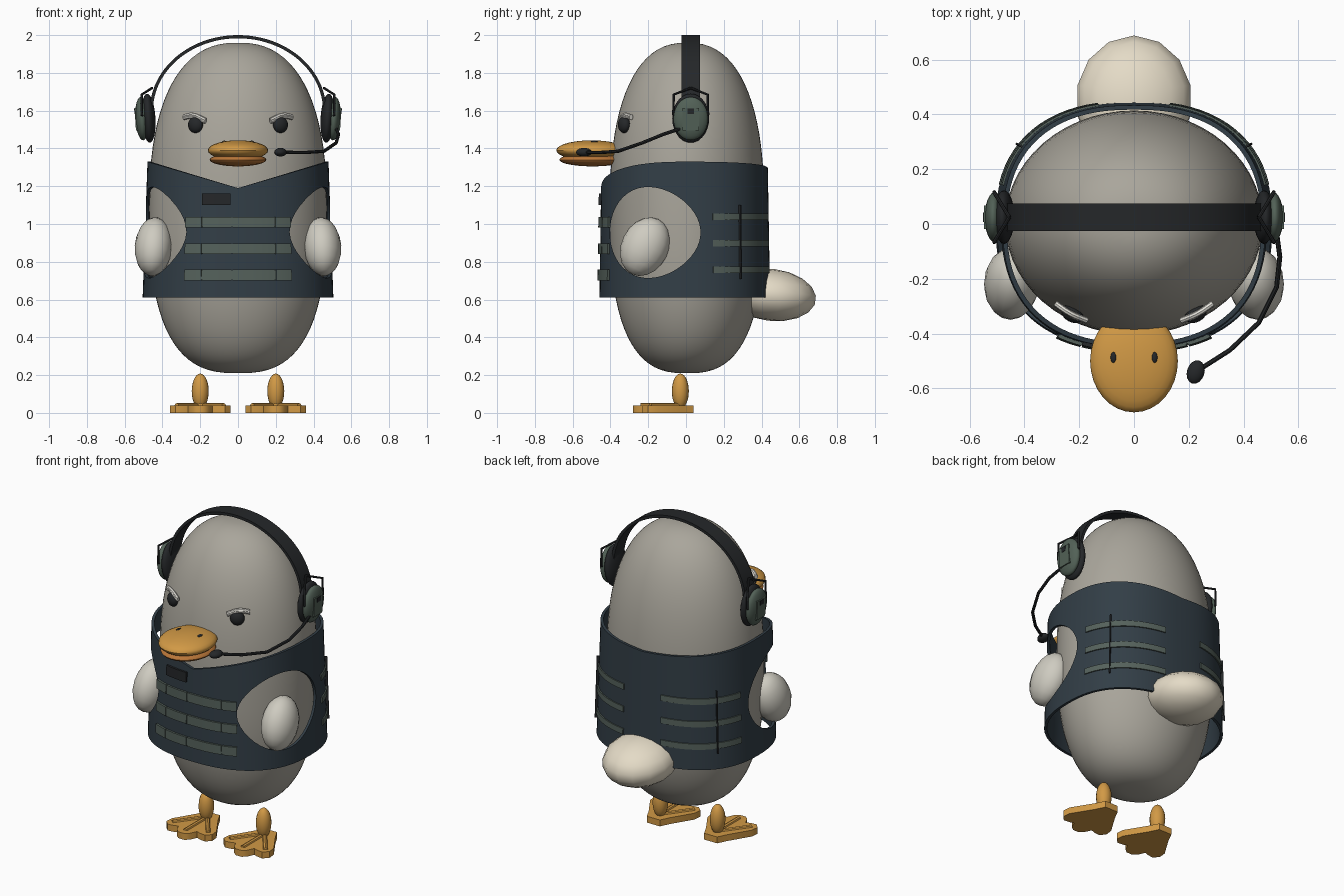
import bpy, bmesh, math
from math import sin, cos, pi, acos
from mathutils import Matrix, Vector, Euler

if "Cube" in bpy.data.objects:
    bpy.data.objects.remove(bpy.data.objects["Cube"])


def mat(name, r, g, b):
    m = bpy.data.materials.new(name)
    m.diffuse_color = (r, g, b, 1)
    m.use_nodes = True
    m.node_tree.nodes["Principled BSDF"].inputs["Base Color"].default_value = m.diffuse_color
    return m


GREY = mat("feather_grey", .40, .38, .33)
PALE = mat("wing_pale", .62, .60, .53)
CREAM = mat("tail_cream", .78, .71, .57)
ORANGE = mat("beak_orange", .64, .32, .06)
RUST = mat("lower_beak", .48, .18, .04)
NAVY = mat("vest_navy", .032, .048, .062)
GREEN = mat("webbing_green", .09, .12, .105)
CUP = mat("cup_green", .085, .12, .095)
BLACK = mat("soft_black", .018, .02, .022)
WHITE = mat("brow_white", .8, .78, .72)


def finish(o, m, smooth=True):
    if m:
        o.data.materials.append(m)
    bpy.ops.object.select_all(action='DESELECT')
    o.select_set(True)
    bpy.context.view_layer.objects.active = o
    if smooth:
        bpy.ops.object.shade_smooth_by_angle(angle=math.radians(40))
    return o


def mesh(name, bm, m, smooth=True):
    bmesh.ops.remove_doubles(bm, verts=bm.verts, dist=1e-5)
    bmesh.ops.recalc_face_normals(bm, faces=bm.faces)
    me = bpy.data.meshes.new(name)
    bm.to_mesh(me)
    bm.free()
    o = bpy.data.objects.new(name, me)
    bpy.context.collection.objects.link(o)
    return finish(o, m, smooth)


def ellipsoid(name, loc, rad, m, rot=(0, 0, 0), seg=24, ring=14):
    bm = bmesh.new()
    bmesh.ops.create_uvsphere(bm, u_segments=seg, v_segments=ring, radius=1)
    bm.transform(Matrix.LocRotScale(Vector(loc), Euler(rot), Vector(rad)))
    return mesh(name, bm, m)


def box(name, loc, size, m, rot=(0, 0, 0)):
    bm = bmesh.new()
    bmesh.ops.create_cube(bm, size=1)
    bm.transform(Matrix.LocRotScale(Vector(loc), Euler(rot), Vector(size)))
    return mesh(name, bm, m, False)


def loft(name, loops, m, caps=True, close=False):
    """Skin a list of closed vertex loops."""
    bm = bmesh.new()
    rows = [[bm.verts.new(p) for p in lp] for lp in loops]
    n = len(rows[0])
    for a, b in zip(rows, rows[1:] + ([rows[0]] if close else [])):
        for i in range(n):
            j = (i + 1) % n
            bm.faces.new((a[i], a[j], b[j], b[i]))
    if caps and not close:
        bm.faces.new(rows[0])
        bm.faces.new(rows[-1])
    return mesh(name, bm, m)


def tube(name, pts, r, m, smooth=False):
    cu = bpy.data.curves.new(name, 'CURVE')
    cu.dimensions = '3D'
    cu.bevel_depth, cu.bevel_resolution, cu.use_fill_caps = r, 2, True
    sp = cu.splines.new('BEZIER' if smooth else 'POLY')
    ps = sp.bezier_points if smooth else sp.points
    ps.add(len(pts) - 1)
    for p, c in zip(ps, pts):
        if smooth:
            p.co, p.handle_left_type, p.handle_right_type = c, 'AUTO', 'AUTO'
        else:
            p.co = (*c, 1)
    o = bpy.data.objects.new(name, cu)
    bpy.context.collection.objects.link(o)
    finish(o, None, False)
    bpy.ops.object.convert(target='MESH')
    return finish(bpy.context.object, m)


def spow(v, e):
    return math.copysign(abs(v) ** e, v)


# Body: superellipse egg, squarer at the bottom
loops = []
for i in range(1, 40):
    t = -pi / 2 + pi * i / 40
    e = 2 / (2.7 if t < 0 else 2.4)
    z, r = 1.085 + .875 * spow(sin(t), e), .47 * cos(t) ** e
    loops.append([(r * cos(k * pi / 28), .005 + .87 * r * sin(k * pi / 28), z) for k in range(56)])
loft("body", loops, GREY)


# Vest surface: rounded oval that narrows slightly upward
def vest_at(a, z, off=0):
    k = (z - .61) / .7
    rx = .505 - .025 * k + off
    ry = (.445 - .012 * k if sin(a) > 0 else .458 - .01 * k) + off
    return (rx * spow(cos(a), 1 / 1.2), ry * spow(sin(a), 1 / 1.2), z)


def vest_top(a):
    x = abs(cos(a)) ** (1 / 1.2)
    return 1.19 + .14 * x if sin(a) < 0 else 1.295 + .035 * x


N = 80
rows = [(i / 8, 0) for i in range(9)] + [(i / 8, -.016) for i in range(8, -1, -1)]
vest = loft("vest", [[vest_at(2 * pi * k / N, .61 + f * (vest_top(2 * pi * k / N) - .61), off)
                      for k in range(N)] for f, off in rows], NAVY, close=True)

# Arm holes cut straight through both sides
cut = loft("arm_hole_cutter", [[(x, -.163 + .24 * cos(a), .955 + .238 * sin(a) * (1 - .16 * cos(a)))
                                for a in [2 * pi * k / 48 for k in range(48)]] for x in (-1, 1)], None)
cut.hide_render = True
mod = vest.modifiers.new("arm_holes", 'BOOLEAN')
mod.operation, mod.object, mod.solver = 'DIFFERENCE', cut, 'EXACT'
finish(vest, None, False)
bpy.ops.object.modifier_apply(modifier=mod.name)
bpy.data.objects.remove(cut)
finish(vest, None)


def strap(name, a0, a1, z0, z1, m, n=8, off=.012):
    loops = []
    for i in range(n + 1):
        a = a0 + (a1 - a0) * i / n
        loops.append([vest_at(a, z0, -.004), vest_at(a, z1, -.004), vest_at(a, z1, off), vest_at(a, z0, off)])
    return loft(name, loops, m)


def ang(x):  # front angle of a given x
    return -acos(spow(x / .495, 1.2))


# Webbing rows, chest patch and side seams
for z in (1.01, .87, .73):
    strap("front_webbing_base", ang(-.275), ang(.275), z - .024, z + .024, GREEN, 20, .006)
    for x0, x1 in ((-.275, -.19), (-.184, -.034), (-.028, .19), (.196, .275)):
        strap("front_webbing", ang(x0), ang(x1), z - .028, z + .028, GREEN)
    for a0, a1 in ((.26, 1.37), (pi - 1.37, pi - .26)):
        strap("back_webbing", a0, a1, z + .01, z + .046, GREEN, 14, .007)
strap("chest_patch", ang(-.19), ang(-.04), 1.10, 1.162, BLACK)
for a in (.63, pi - .63):
    strap("side_seam", a - .008, a + .008, .71, 1.10, BLACK, 1, .014)

# Tail
ellipsoid("tail", (0, .45, .625), (.215, .24, .138), CREAM, (-.12, 0, 0), 14, 9)

# Beak with nostrils
ellipsoid("upper_beak", (0, -.50, 1.39), (.16, .187, .053), ORANGE, seg=32)
ellipsoid("lower_beak", (0, -.495, 1.34), (.15, .175, .035), RUST, seg=32)

for s in (-1, 1):
    ellipsoid("nostril", (s * .075, -.487, 1.434), (.011, .021, .007), BLACK, (0, s * .2, 0), 12, 8)
    ellipsoid("eye", (s * .225, -.328, 1.525), (.042, .03, .043), BLACK, (0, 0, s * .5))
    for dz, r in ((0, .012), (.008, .011)):
        tube("eyebrow", [(s * .287, -.29, 1.563 + dz), (s * .235, -.325, 1.57 + dz),
                         (s * .172, -.352, 1.542 + dz)], r, WHITE, True)
    ellipsoid("wing", (s * .447, -.217, .88), (.1, .125, .162), PALE, (-.45, s * -.08, 0), 16, 10)

    # Leg and webbed foot
    ellipsoid("leg", (s * .2, -.03, .115), (.045, .045, .093), ORANGE, seg=16)
    half = [(.045, .04), (.075, -.02), (.155, -.15), (.16, -.2), (.13, -.23), (.09, -.225),
            (.065, -.215), (.045, -.26), (.02, -.28)]
    outline = half + [(-x, y) for x, y in reversed(half)]
    loft("foot", [[(s * .2 + x, y, z) for x, y in outline] for z in (0, .04)], ORANGE)
    for dx, y in ((-.125, -.19), (0, -.24), (.125, -.19)):
        tube("toe_ridge", [(s * .2, -.02, .038), (s * .2 + dx, y, .038)], .014, ORANGE)

    # Ear cup: cushion, shell, cover plate, wire bracket
    tilt = (0, s * .06, 0)
    ellipsoid("ear_cushion", (s * .474, .025, 1.56), (.037, .098, .13), BLACK, tilt)
    ellipsoid("ear_shell", (s * .508, .025, 1.558), (.036, .092, .115), CUP, tilt)
    box("ear_plate", (s * .535, .025, 1.555), (.018, .085, .12), CUP, tilt)
    box("ear_button", (s * .541, .025, 1.597), (.016, .035, .03), BLACK, tilt)
    for d in (-1, 1):
        tube("ear_bracket", [(s * .455, .025, 1.72), (s * .51, .025 + d * .09, 1.685),
                             (s * .51, .025 + d * .092, 1.58), (s * .5, .025 + d * .07, 1.56)], .007, BLACK)

# Headband: flat strip over the head
loops = []
for i in range(49):
    a = pi * i / 48
    o, n = (.467 * cos(a), 1.6 + .4 * sin(a)), (.45 * cos(a), 1.6 + .383 * sin(a))
    loops.append([(o[0], -.025, o[1]), (o[0], .075, o[1]), (n[0], .075, n[1]), (n[0], -.025, n[1])])
loft("headband", loops, BLACK)

# Microphone on a bent boom, one side only
tube("mic_boom", [(.52, -.03, 1.505), (.532, -.12, 1.475), (.52, -.23, 1.43), (.455, -.36, 1.385),
                  (.35, -.46, 1.378), (.24, -.53, 1.38)], .009, BLACK)
ellipsoid("microphone", (.225, -.54, 1.38), (.032, .044, .023), BLACK, (0, 0, -.3), 16, 10)
